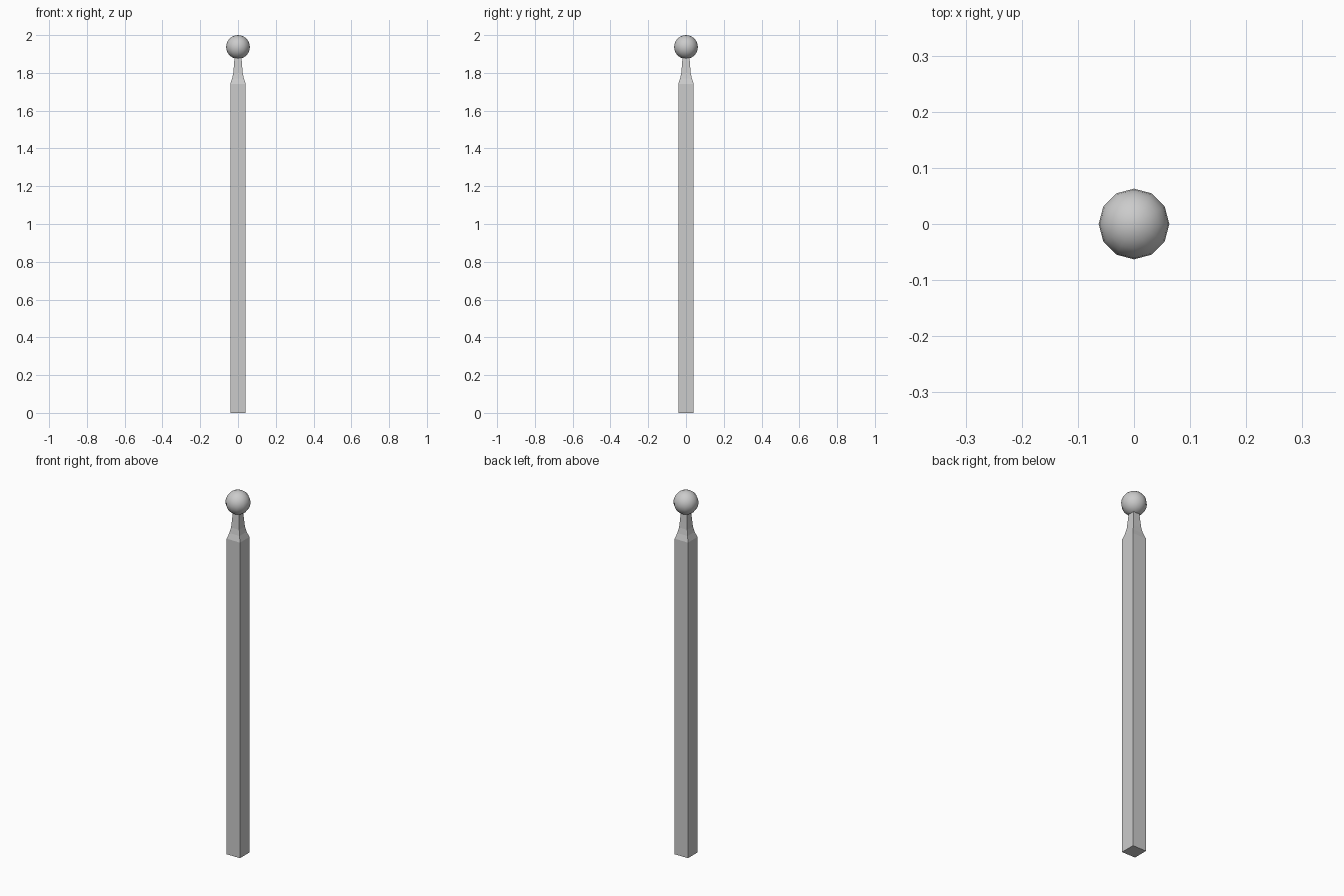
import bpy, bmesh

if "Cube" in bpy.data.objects:
    bpy.data.objects.remove(bpy.data.objects["Cube"])


def finish(name, bm, smooth):
    bmesh.ops.recalc_face_normals(bm, faces=bm.faces)
    mesh = bpy.data.meshes.new(name)
    bm.to_mesh(mesh)
    bm.free()
    for p in mesh.polygons:
        p.use_smooth = smooth
    obj = bpy.data.objects.new(name, mesh)
    bpy.context.collection.objects.link(obj)
    return obj


# Square post with a curved shoulder and narrow neck: (half width, height)
profile = [(0.041, 0.0), (0.041, 1.74), (0.031, 1.77), (0.025, 1.80),
           (0.022, 1.835), (0.019, 1.875), (0.018, 1.90)]
bm = bmesh.new()
rings = [[bm.verts.new((sx * h, sy * h, z))
          for sx, sy in ((-1, -1), (1, -1), (1, 1), (-1, 1))]
         for h, z in profile]
for lower, upper in zip(rings, rings[1:]):
    for i in range(4):
        j = (i + 1) % 4
        bm.faces.new((lower[i], lower[j], upper[j], upper[i]))
bm.faces.new(rings[0])
bm.faces.new(rings[-1])
finish("square_post", bm, False)

# Ball finial
bm = bmesh.new()
bmesh.ops.create_uvsphere(bm, u_segments=12, v_segments=12, radius=0.063)
finish("ball_finial", bm, True).location.z = 2.0 - 0.063
